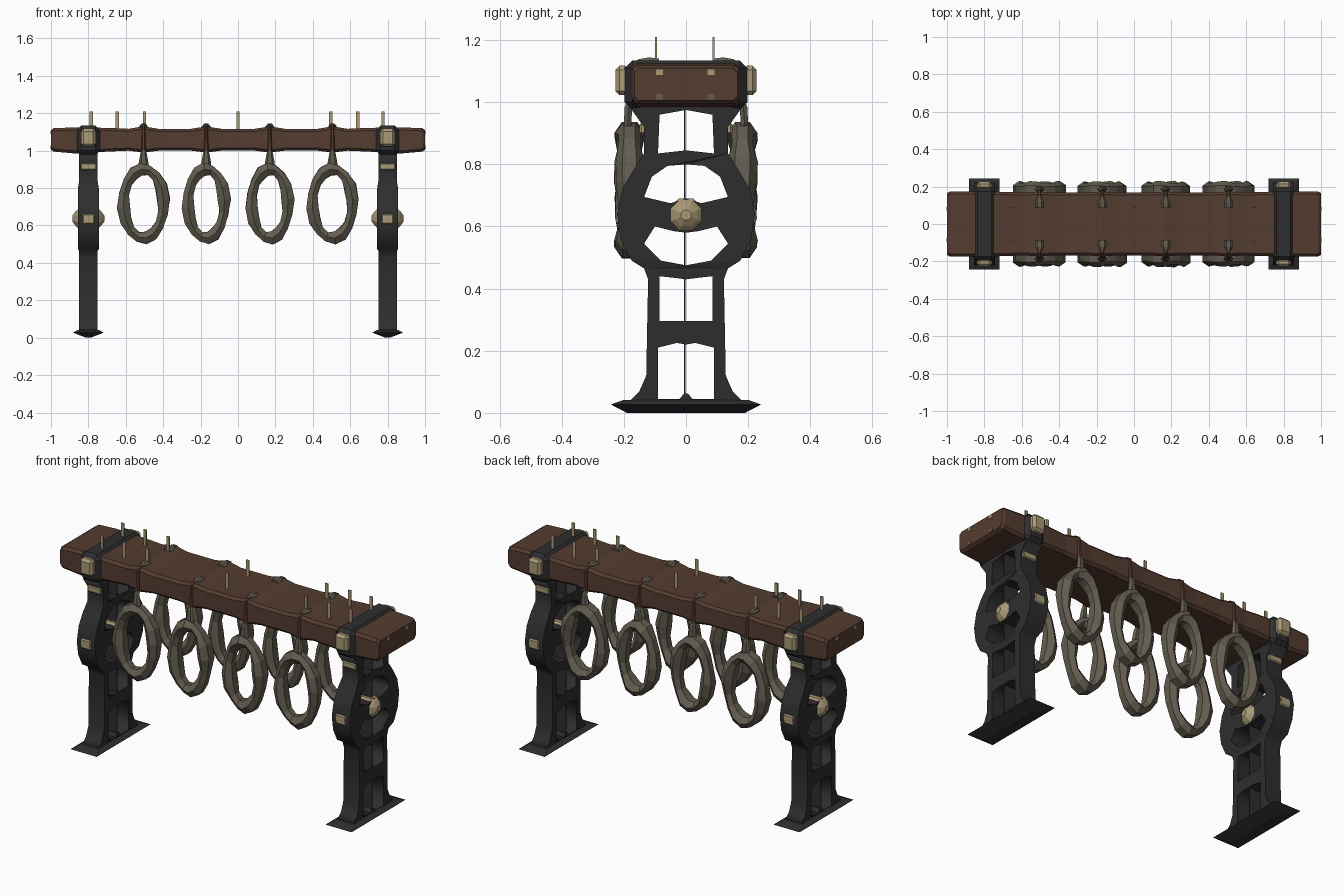
import bpy, bmesh, math, random
from mathutils import Vector, Matrix

random.seed(4)
cube = bpy.data.objects.get("Cube")
if cube:
    bpy.data.objects.remove(cube, do_unlink=True)


def material(name, rgb):
    m = bpy.data.materials.new(name)
    m.use_nodes = True
    m.diffuse_color = (*rgb, 1)
    m.node_tree.nodes["Principled BSDF"].inputs["Base Color"].default_value = (*rgb, 1)
    return m


WOOD = material("dark wood", (0.088, 0.045, 0.030))
IRON = material("black iron", (0.027, 0.027, 0.028))
BRASS = material("pale brass", (0.40, 0.32, 0.18))
STONE = material("grey brown", (0.125, 0.108, 0.080))


def finish(name, bm, *mats):
    bmesh.ops.recalc_face_normals(bm, faces=bm.faces[:])
    me = bpy.data.meshes.new(name)
    bm.to_mesh(me)
    bm.free()
    for m in mats:
        me.materials.append(m)
    ob = bpy.data.objects.new(name, me)
    bpy.context.collection.objects.link(ob)
    return ob


def loft(bm, rings, closed=False):
    """Skin a list of equal-length point rings, capping open ends."""
    vs = [[bm.verts.new(p) for p in r] for r in rings]
    n = len(vs[0])
    for i in range(len(vs) if closed else len(vs) - 1):
        a, b = vs[i], vs[(i + 1) % len(vs)]
        for j in range(n):
            k = (j + 1) % n
            bm.faces.new((a[j], a[k], b[k], b[j]))
    if not closed:
        bm.faces.new(vs[0])
        bm.faces.new(vs[-1])


def box(name, centre, size, mat, bevel=0.0):
    bm = bmesh.new()
    bmesh.ops.create_cube(bm, size=1)
    bmesh.ops.scale(bm, vec=size, verts=bm.verts[:])
    if bevel:
        bmesh.ops.bevel(bm, geom=bm.edges[:], offset=bevel, segments=1, affect='EDGES')
    bmesh.ops.translate(bm, vec=centre, verts=bm.verts[:])
    return finish(name, bm, mat)


# Beam: a chamfered plank, swelling slightly where the straps cross it
def beam_section(x, w, lo, hi, c=0.014):
    half = [(w - c, lo), (w, lo + c), (w, hi - c), (w - c, hi)]
    return [(x, y, z) for y, z in half] + [(x, -y, z) for y, z in reversed(half)]


STRAPS = (-0.505, -0.17, 0.17, 0.505)
stations = [(-1, 0.165, 1.005, 1.11), (-0.985, 0.173, 0.995, 1.12), (-0.87, 0.175, 0.985, 1.125)]
stations += [(-0.7, 0.172, 0.995, 1.122)]
for x in STRAPS:
    stations += [(x - 0.08, 0.168, 1.0, 1.117), (x, 0.174, 0.99, 1.13), (x + 0.08, 0.168, 1.0, 1.117)]
stations += [(-x, *rest) for x, *rest in reversed(stations[:4])]
bm = bmesh.new()
loft(bm, [beam_section(*s) for s in stations])
finish("beam", bm, WOOD)

# Thin pegs standing in pairs on the beam, and nail heads on its ends
for x in (-0.785, -0.645, -0.5, 0, 0.495, 0.64, 0.775):
    for y in (-0.097, 0.088):
        box("peg", (x, y, 1.155), (0.018, 0.006, 0.11), BRASS)
for s in (-1, 1):
    for y in (-0.085, 0.08):
        for z, mat in ((1.097, BRASS), (1.018, STONE)):
            box("nail_head", (s * 1.0, y, z), (0.005, 0.022, 0.018), mat)

# Leg side profile, given as half outlines that are mirrored across the middle
OUTER = [(0, .03), (.19, .03), (.15, .07), (.128, .12), (.122, .43), (.135, .465), (.175, .49),
         (.21, .56), (.222, .64), (.205, .72), (.17, .78), (.135, .835), (.135, .92), (.178, .98), (0, 1.0)]
HOLES = [
    [(0, .045), (.09, .045), (.09, .21), (.03, .225), (0, .22)],
    [(0, .295), (.085, .295), (.085, .44), (.04, .435), (0, .43)],
    [(0, .475), (.08, .49), (.135, .545), (.10, .60), (.04, .585), (0, .58)],
    [(0, .69), (.05, .675), (.135, .695), (.11, .76), (.06, .795), (0, .80)],
    [(0, .845), (.09, .835), (.085, .96), (0, .975)],
]


def leg_frame(x):
    cu = bpy.data.curves.new("leg_frame", 'CURVE')
    cu.dimensions = '2D'
    cu.fill_mode = 'BOTH'
    cu.extrude = 0.05
    for half in [OUTER] + HOLES:
        pts = half + [(-y, z) for y, z in reversed(half[1:-1])]
        sp = cu.splines.new('POLY')
        sp.points.add(len(pts) - 1)
        for p, (y, z) in zip(sp.points, pts):
            p.co = (y, z, 0, 1)
        sp.use_cyclic_u = True
    tmp = bpy.data.objects.new("leg_outline", cu)
    bpy.context.collection.objects.link(tmp)
    dg = bpy.context.evaluated_depsgraph_get()
    me = bpy.data.meshes.new_from_object(tmp.evaluated_get(dg))
    bpy.data.objects.remove(tmp, do_unlink=True)
    bm = bmesh.new()
    bm.from_mesh(me)
    bmesh.ops.remove_doubles(bm, verts=bm.verts[:], dist=0.0005)
    # turn the flat profile upright: its depth becomes x
    for v in bm.verts:
        y, z, d = v.co
        wide = 1.12 if 0.47 < z < 0.8 else 1.0
        v.co = (x + d * wide, y, z)
    finish("leg_frame", bm, IRON)


def rect(x, hx, hy, z):
    return [(x + a * hx, b * hy, z) for a, b in ((-1, -1), (1, -1), (1, 1), (-1, 1))]


for s in (-1, 1):
    x = 0.8 * s
    leg_frame(x)
    box("leg_web", (x, -0.004, 0.5), (0.09, 0.006, 0.96), IRON)
    # Foot: a thin wedge-edged plate with a small middle stud
    bm = bmesh.new()
    loft(bm, [rect(x, 0.012, 0.19, 0), rect(x, 0.082, 0.242, 0.027),
              rect(x, 0.055, 0.2, 0.042)])
    finish("foot", bm, IRON)
    bm = bmesh.new()
    loft(bm, [rect(x, 0.05, 0.03, 0.035), rect(x, 0.045, 0.006, 0.062)])
    finish("foot_stud", bm, IRON)
    # Saddle wrapping the beam, with brass clasps
    box("saddle", (x, 0, 1.055), (0.125, 0.396, 0.16), IRON, 0.025)
    # Centre boss: an octagonal hub through the ring, pointed on both faces
    bm = bmesh.new()
    hub = []
    for dx, r in ((-0.085, 0.018), (-0.07, 0.04), (-0.052, 0.058), (0.052, 0.058), (0.07, 0.04), (0.085, 0.018)):
        hub.append([(x + dx, r * math.cos(a), 0.637 + r * math.sin(a))
                    for a in (math.pi / 4 * (k + 0.5) for k in range(8))])
    loft(bm, hub)
    finish("centre_boss", bm, BRASS)
    for t in (-1, 1):
        box("saddle_clasp", (x, t * 0.205, 1.07), (0.08, 0.045, 0.095), BRASS, 0.014)
        box("ring_clasp", (x, t * 0.213, 0.635), (0.065, 0.024, 0.055), BRASS, 0.006)
        box("neck_clasp", (x, t * 0.134, 0.915), (0.085, 0.03, 0.035), BRASS, 0.005)


# Hanging rings: rough blocky ovals
def hanging_ring(x, y, rx):
    bm = bmesh.new()
    rings = []
    n = 16
    for i in range(n):
        a = 2 * math.pi * (i + 0.3) / n
        t = (1.16 if i % 4 < 2 else 0.88) * random.uniform(0.93, 1.07)
        mid = Vector((x + rx * math.cos(a), y, 0.717 + 0.185 * math.sin(a)))
        out = Vector((math.cos(a), 0, math.sin(a)))
        sec = []
        for k in range(6):
            b = math.pi / 3 * (k + 0.5)
            sec.append(mid + out * (0.034 * t * math.cos(b)) + Vector((0, 0.04 * t * math.sin(b), 0)))
        rings.append(sec)
    loft(bm, rings, closed=True)
    finish("hanging_ring", bm, STONE)


# Strap: tapers up from a ring, climbs the beam face and hooks over the top
def strap(x, t):
    path = [(.18, .87, .03), (.188, .935, .026), (.185, .985, .017), (.178, 1.0, .013),
            (.174, 1.06, .010), (.17, 1.118, .010), (.15, 1.132, .008), (.12, 1.132, .022), (.088, 1.128, .022)]
    bm = bmesh.new()
    rings = []
    for i, (y, z, w) in enumerate(path):
        y0, z0, _ = path[max(i - 1, 0)]
        y1, z1, _ = path[min(i + 1, len(path) - 1)]
        d = Vector((0, y1 - y0, z1 - z0)).normalized()
        nrm = Vector((0, d.z, -d.y)) * min(w, 0.014)
        side = Vector((w, 0, 0))
        c = Vector((x, y, z))
        sec = [c + side * math.cos(b) + nrm * math.sin(b) for b in (math.pi / 3 * k for k in range(6))]
        rings.append([(p.x, p.y * t, p.z) for p in sec])
    loft(bm, rings)
    for f in bm.faces:
        c = f.calc_center_median()
        f.material_index = int(c.z > 0.995 and abs(c.y) > 0.14)
    finish("strap", bm, STONE, WOOD)


for x in STRAPS:
    for t in (-1, 1):
        hanging_ring(x, t * 0.182, 0.108 if abs(x) > 0.4 else 0.098)
        strap(x, t)
